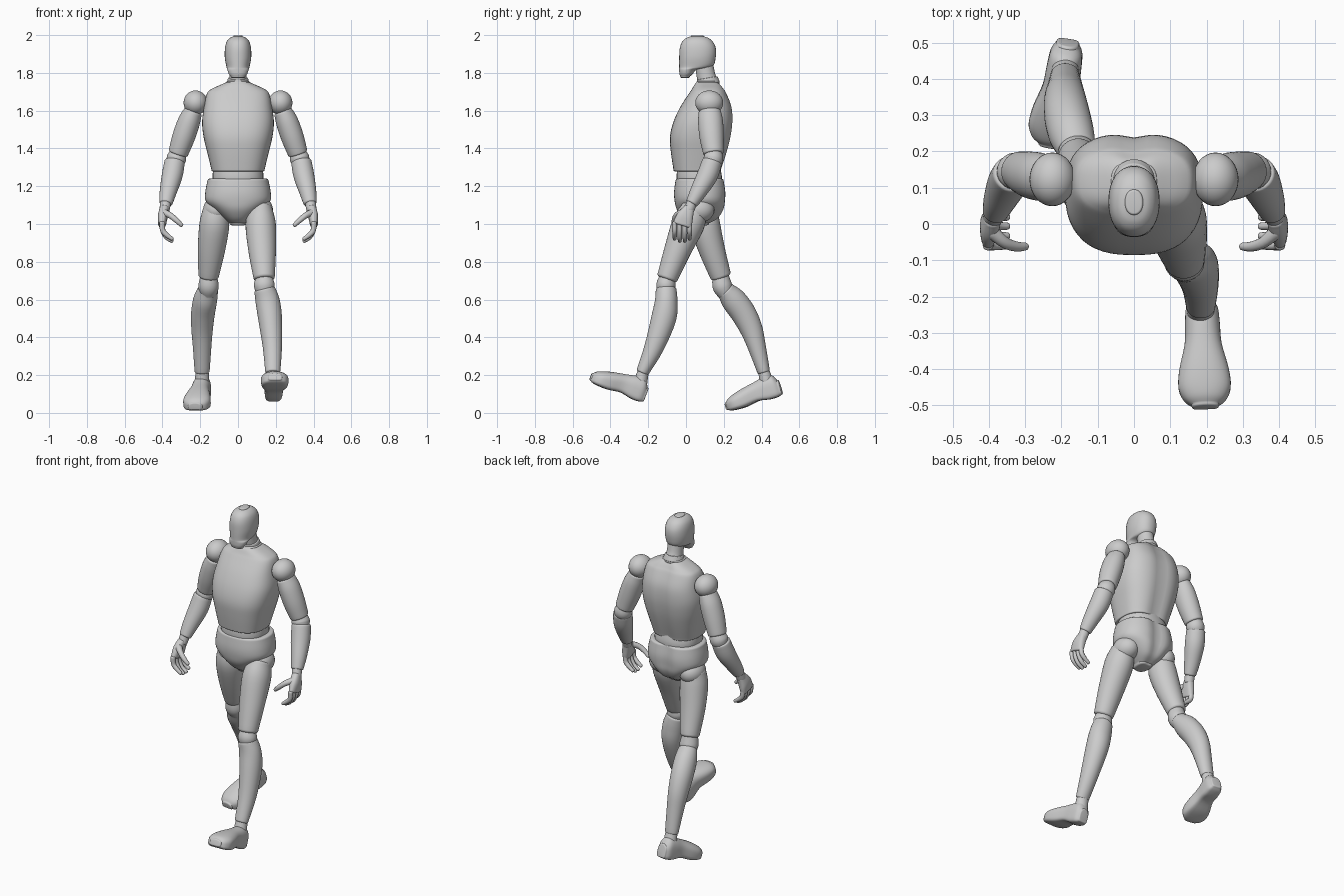
import bpy, bmesh
from math import sin, cos, pi, radians
from mathutils import Vector, Matrix


def smooth_rings(rings, steps=4):
    """Catmull-Rom interpolation of (x, y, z, half_a, half_b) rings."""
    R = [Vector(r) for r in rings]
    out = []
    for i in range(len(R) - 1):
        p1, p2 = R[i], R[i + 1]
        p0, p3 = R[max(i - 1, 0)], R[min(i + 2, len(R) - 1)]
        for k in range(steps):
            t = k / steps
            out.append(0.5 * (2 * p1 + (p2 - p0) * t + (2 * p0 - 5 * p1 + 4 * p2 - p3) * t * t
                              + (3 * p1 - p0 - 3 * p2 + p3) * t ** 3))
    return out + [R[-1]]


def loft(name, rings, e=2.0, e_neg=None, upright=False, bevel=0.01, cleft=0.0, n=32, matrix=None):
    """Skin superellipse rings along a path, with bevelled ends."""
    R = smooth_rings(rings)
    P = [Vector(r[:3]) for r in R]
    sections = []
    for i, r in enumerate(R):
        t = (P[min(i + 1, len(P) - 1)] - P[max(i - 1, 0)]).normalized()
        if upright:
            t = Vector((0, 0, 1 if t.z > 0 else -1))
        sections.append((P[i], t, r[3], r[4]))

    def cap(sec, sgn):
        c, t, a, b = sec
        return [(c + t * sgn * bevel * sin(q), t, max(a - bevel * (1 - cos(q)), .001),
                 max(b - bevel * (1 - cos(q)), .001)) for q in (pi / 8, pi / 4, 3 * pi / 8, pi / 2)]

    sections = cap(sections[0], -1)[::-1] + sections + cap(sections[-1], 1)
    bm = bmesh.new()
    loops = []
    for c, t, a, b in sections:
        A = Vector((1, 0, 0))
        A = (A - t * t.dot(A)).normalized()
        B = t.cross(A)
        if B.y < 0:
            B = -B
        loop = []
        for k in range(n):
            u, v = cos(2 * pi * k / n), sin(2 * pi * k / n)
            ex = 2 / (e_neg if e_neg and v < 0 else e)
            su = abs(u) ** ex * (1 if u > 0 else -1) * a
            sv = abs(v) ** ex * (1 if v > 0 else -1) * b
            if v > 0:
                sv -= cleft * v * 2.718 ** (-(su / .04) ** 2)
            loop.append(bm.verts.new(c + A * su + B * sv))
        loops.append(loop)
    for l0, l1 in zip(loops, loops[1:]):
        for k in range(n):
            bm.faces.new((l0[k], l0[(k + 1) % n], l1[(k + 1) % n], l1[k]))
    bm.faces.new(loops[0])
    bm.faces.new(loops[-1])
    return finish(name, bm, matrix)


def ball(name, center, radii):
    bm = bmesh.new()
    bmesh.ops.create_uvsphere(bm, u_segments=32, v_segments=16, radius=1)
    return finish(name, bm, Matrix.Translation(center) @ Matrix.Diagonal((*radii, 1)))


def finish(name, bm, matrix=None):
    if matrix:
        bm.transform(matrix)
    bmesh.ops.recalc_face_normals(bm, faces=bm.faces)
    me = bpy.data.meshes.new(name)
    bm.to_mesh(me)
    bm.free()
    ob = bpy.data.objects.new(name, me)
    bpy.context.collection.objects.link(ob)
    return ob


def slabs(rows):
    """(z, y_front, y_back, half_width) rows to rings."""
    return [(0, (f + b) / 2, z, w, (b - f) / 2) for z, f, b, w in rows]


# Head and neck
loft("head", slabs([(1.78, -.03, .02, .038), (1.795, -.035, .036, .049), (1.818, -.036, .06, .057),
                    (1.832, -.036, .138, .061), (1.88, -.036, .157, .07), (1.93, -.033, .158, .069),
                    (1.965, -.02, .142, .06), (1.985, .002, .118, .043), (1.993, .025, .095, .025)]),
     e=2.2, upright=True, bevel=.006)
loft("neck", [(0, .125, 1.73, .052, .056), (0, .107, 1.78, .046, .05), (0, .095, 1.85, .045, .048)])
loft("neck_collar", [(0, .117, 1.745, .06, .062), (0, .113, 1.768, .054, .056)], bevel=.005)

# Torso
loft("chest", slabs([(1.285, -.066, .19, .14), (1.38, -.08, .22, .163), (1.46, -.085, .24, .182),
                     (1.54, -.067, .25, .19), (1.62, -.03, .245, .18), (1.69, .015, .218, .165),
                     (1.715, .032, .203, .14), (1.738, .045, .188, .09), (1.75, .055, .175, .063)]),
     e=2.6, upright=True, bevel=.006, cleft=.012, n=48)
loft("abdomen", slabs([(1.2, -.045, .185, .13), (1.25, -.05, .19, .135), (1.3, -.045, .18, .13)]),
     e=2.3, upright=True)
loft("pelvis", slabs([(1.005, .02, .14, .045), (1.03, -.015, .182, .075), (1.075, -.048, .207, .125),
                      (1.12, -.06, .213, .17), (1.17, -.063, .215, .173), (1.228, -.056, .207, .162)]),
     e=2.3, upright=True, bevel=.012, cleft=.018, n=48)

# Arms, mirrored
for side, s in (("left", 1), ("right", -1)):
    def arm(part, rings, **kw):
        loft(f"{side}_{part}", [(s * r[0], *r[1:]) for r in rings], **kw)

    ball(side + "_shoulder", (s * .225, .123, 1.642), (.063, .074, .065))
    arm("upper_arm", [(.24, .126, 1.59, .05, .06), (.26, .13, 1.54, .059, .066),
                      (.288, .136, 1.46, .06, .064), (.315, .145, 1.38, .053, .055)])
    arm("elbow", [(.317, .146, 1.38, .042, .044), (.326, .145, 1.347, .052, .052),
                  (.337, .138, 1.32, .045, .045)])
    arm("forearm", [(.336, .137, 1.325, .054, .053), (.349, .112, 1.255, .055, .055),
                    (.37, .065, 1.17, .045, .044), (.381, .034, 1.115, .036, .034)])
    arm("wrist", [(.382, .034, 1.12, .029, .028), (.389, .016, 1.075, .027, .028)])
    # Hand with curled fingers
    arm("palm", [(.39, .015, 1.08, .024, .03), (.398, -.005, 1.04, .026, .044),
                 (.402, -.018, 1.0, .021, .05)], e=2.5)
    for i, y in enumerate((-.06, -.033, -.006, .019)):
        c = .012 if i in (0, 3) else 0
        arm(f"finger_{i + 1}", [(.402, y, 1.005, .015, .013), (.398, y, .965, .014, .013),
                                (.378, y, .93 + c, .013, .012), (.35, y, .91 + c, .01, .01)],
            bevel=.008, n=12)
    arm("thumb", [(.39, -.022, 1.06, .02, .018), (.358, -.05, 1.045, .016, .016),
                  (.325, -.062, 1.018, .014, .014), (.3, -.062, .995, .011, .011)], bevel=.009, n=16)


# Feet: rows are distance from heel, sole height, top height, half width
def foot(name, heel, pitch, yaw):
    rows = [(.006, .006, .088, .032), (.028, 0, .122, .044), (.07, 0, .125, .048), (.13, .01, .112, .051),
            (.2, 0, .098, .068), (.25, 0, .084, .072), (.283, .004, .07, .058), (.3, .012, .055, .038)]
    rings = [(0, (b + t) / 2, f, w, (t - b) / 2) for f, b, t, w in rows]
    axes = Matrix(((1, 0, 0, 0), (0, 0, -1, 0), (0, 1, 0, 0), (0, 0, 0, 1)))
    m = (Matrix.Translation(heel) @ Matrix.Rotation(radians(yaw), 4, 'Z')
         @ Matrix.Rotation(radians(-pitch), 4, 'X') @ axes)
    loft(name, rings, e=2.2, e_neg=5, upright=True, bevel=.008, matrix=m)


# Leading leg
ball("left_hip", (.115, .065, 1.075), (.07, .085, .07))
loft("left_thigh", [(.122, .045, 1.075, .062, .072), (.12, .012, 1.0, .08, .086),
                    (.128, -.045, .86, .073, .071), (.138, -.097, .72, .057, .056)], bevel=.015)
loft("left_knee", [(.138, -.098, .715, .045, .043), (.139, -.106, .678, .055, .051),
                   (.14, -.108, .645, .048, .045)])
loft("left_shin", [(.141, -.105, .65, .056, .055), (.157, -.105, .59, .064, .06),
                   (.17, -.118, .5, .063, .066), (.182, -.168, .35, .051, .052),
                   (.184, -.228, .22, .04, .034)])
loft("left_ankle", [(.184, -.225, .225, .034, .029), (.184, -.24, .165, .038, .036)])
foot("left_foot", (.187, -.23, .052), 21, 2)

# Trailing leg
ball("right_hip", (-.115, .1, 1.075), (.07, .085, .07))
loft("right_thigh", [(-.122, .095, 1.075, .065, .07), (-.125, .1, 1.0, .079, .08),
                     (-.14, .135, .87, .073, .07), (-.155, .182, .73, .055, .056)], bevel=.015)
loft("right_knee", [(-.155, .183, .725, .044, .043), (-.156, .192, .672, .054, .052),
                    (-.157, .21, .635, .046, .044)])
loft("right_shin", [(-.16, .212, .645, .055, .05), (-.173, .25, .6, .063, .066),
                    (-.185, .302, .53, .063, .067), (-.19, .345, .445, .057, .06),
                    (-.19, .375, .35, .049, .048), (-.19, .41, .222, .04, .034)])
loft("right_ankle", [(-.19, .41, .228, .034, .029), (-.19, .425, .17, .038, .036)])
foot("right_foot", (-.18, .512, .092), -17, -9)

# Shading
bpy.ops.object.select_all(action='SELECT')
bpy.context.view_layer.objects.active = bpy.data.objects["chest"]
bpy.ops.object.shade_smooth_by_angle(angle=radians(40))
